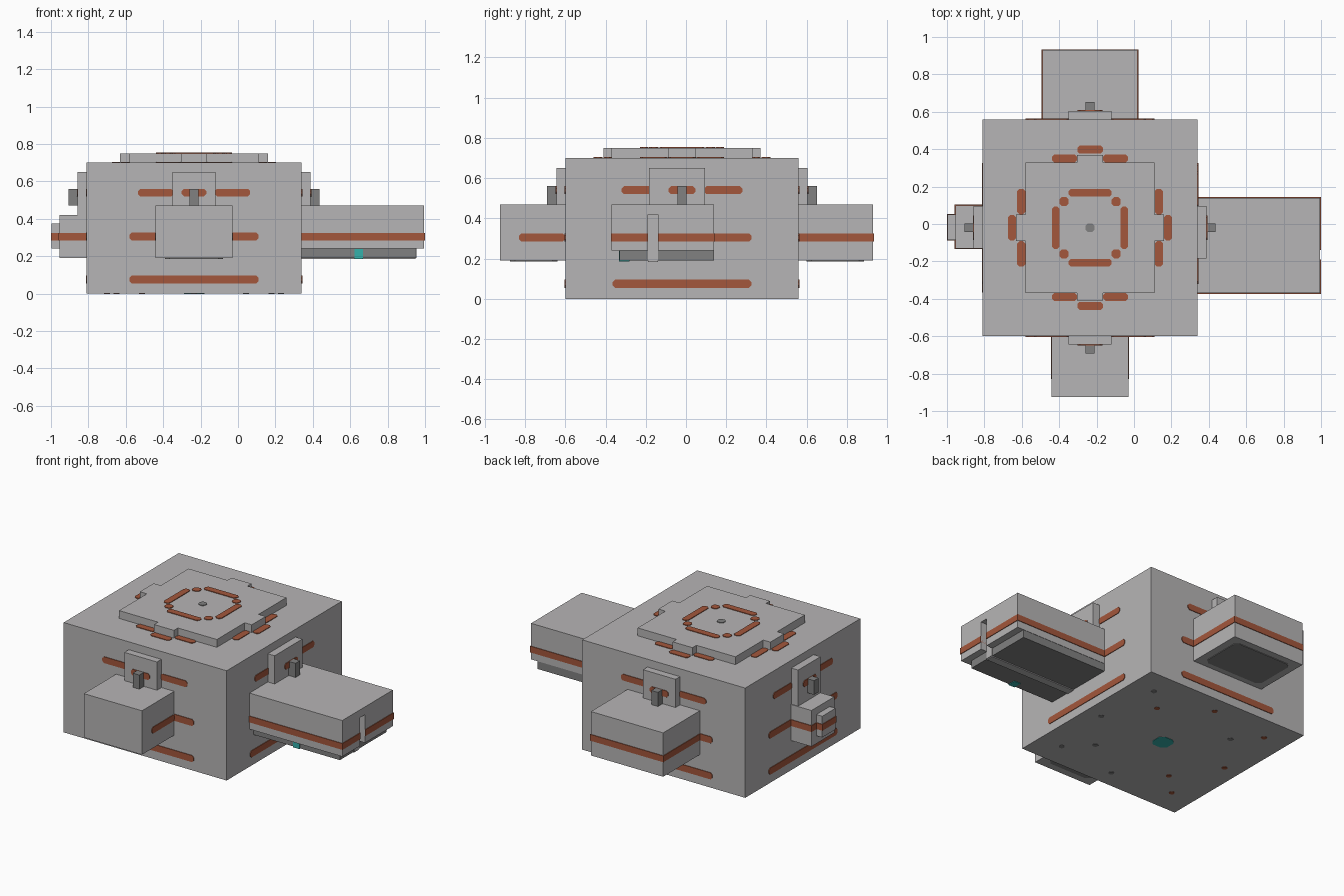
import bpy, bmesh
from mathutils import Vector

cube = bpy.data.objects.get("Cube")
if cube:
    bpy.data.objects.remove(cube, do_unlink=True)


def material(name, r, g, b):
    m = bpy.data.materials.new(name)
    m.use_nodes = True
    m.diffuse_color = (r, g, b, 1)
    m.node_tree.nodes["Principled BSDF"].inputs["Base Color"].default_value = (r, g, b, 1)
    return m


GREY = material("hull grey", .47, .46, .465)
DARK = material("dark grey", .22, .22, .22)
RUST = material("rust orange", .37, .095, .045)
TEAL = material("teal light", .035, .44, .41)
CX, CY = -.235, -.02          # centre of the main hull
T = .004                      # thickness of painted plates
BAND = .305                   # height of the main stripe


def finish(name, bm, mat):
    bmesh.ops.recalc_face_normals(bm, faces=bm.faces)
    me = bpy.data.meshes.new(name)
    bm.to_mesh(me)
    bm.free()
    me.materials.append(mat)
    ob = bpy.data.objects.new(name, me)
    bpy.context.collection.objects.link(ob)
    return ob


def box(name, mat, x, y, z):
    """Box from three (low, high) ranges."""
    bm = bmesh.new()
    bmesh.ops.create_cube(bm, size=1)
    for v in bm.verts:
        v.co = Vector([(r[0] + r[1]) / 2 + c * (r[1] - r[0]) for r, c in zip((x, y, z), v.co)])
    return finish(name, bm, mat)


def plate(name, mat, axis, at, side, u, v, cut=.012):
    """Thin plate with clipped corners lying on the plane axis = at."""
    bm = bmesh.new()
    (a, b), (c, d) = u, v
    outline = [(a + cut, c), (b - cut, c), (b, c + cut), (b, d - cut),
               (b - cut, d), (a + cut, d), (a, d - cut), (a, c + cut)]
    verts = []
    for p in outline:
        co = list(p)
        co.insert(axis, at)
        verts.append(bm.verts.new(co))
    face = bm.faces.new(verts)
    new = bmesh.ops.extrude_face_region(bm, geom=[face])["geom"]
    shift = Vector((0, 0, 0))
    shift[axis] = side * T
    bmesh.ops.translate(bm, vec=shift, verts=[g for g in new if isinstance(g, bmesh.types.BMVert)])
    return finish(name, bm, mat)


def around(c, half):
    return (c - half, c + half)


def band(name, x, y):
    """Stripe wrapping round a pod."""
    return box(name, RUST, (x[0] - T, x[1] + T), (y[0] - T, y[1] + T), around(BAND, .02))


# Main hull
HX, HY = around(CX, .575), around(CY, .58)
box("main_hull", GREY, HX, HY, (0, .7))

# Stripes on the four hull walls
for axis, walls, mid in ((1, HY, CX), (0, HX, CY)):
    for at, side in zip(walls, (-1, 1)):
        for z in (.075, BAND):
            plate("wall_stripe", RUST, axis, at, side, around(mid, .345), around(z, .021))
        for s in (-1, 1):
            plate("upper_stripe", RUST, axis, at, side, around(mid + s * .205, .095), around(.54, .02))

# Roof plate with a tab on each side
box("roof_plate", GREY, around(CX, .345), around(CY, .35), (.7, .75))
for s in (-1, 1):
    box("roof_tab_side", GREY, around(CX + s * .37, .025), around(CY, .07), (.7, .75))
    box("roof_tab_end", GREY, around(CX, .07), around(CY + s * .37, .02), (.7, .75))
    # Inner ring on the roof plate
    plate("ring_long", RUST, 2, .75, 1, around(CX, .115), around(CY + s * .187, .021))
    plate("ring_side", RUST, 2, .75, 1, around(CX + s * .183, .021), around(CY, .113))
    # Outer ring on the hull roof
    plate("outer_mark_end", RUST, 2, .7, 1, around(CX, .068), around(CY + s * .418, .022))
    plate("outer_mark_side", RUST, 2, .7, 1, around(CX + s * .417, .022), around(CY, .068))
    for t in (-1, 1):
        plate("ring_corner", RUST, 2, .75, 1, around(CX + s * .14, .024), around(CY + t * .14, .024))
        plate("outer_mark_end", RUST, 2, .7, 1, around(CX + s * .137, .067), around(CY + t * .37, .021))
        plate("outer_mark_side", RUST, 2, .7, 1, around(CX + s * .368, .022), around(CY + t * .14, .068))
plate("roof_centre", DARK, 2, .75, 1, around(CX, .023), around(CY, .023))

# Brackets with a dark pin, front and back
for at, s in zip(HY, (-1, 1)):
    box("bracket", GREY, around(CX, .115), sorted((at, at + s * .045)), (.47, .65))
    plate("bracket_stripe", RUST, 1, at + s * .045, s, around(CX, .066), around(.54, .02))
    box("bracket_pin", DARK, around(CX, .023), sorted((at + s * .045, at + s * .092)), (.47, .56))
# Brackets on the two sides
for at, s, y, low in ((HX[1], 1, (-.185, .095), .47), (HX[0], -1, (-.13, .095), .42)):
    box("bracket", GREY, sorted((at, at + s * .048)), y, (low, .65))
    plate("bracket_stripe", RUST, 0, at + s * .048, s, around(CY, .066), around(.54, .02))
    box("bracket_pin", DARK, sorted((at + s * .048, at + s * .096)), around(CY, .023), (.47, .56))

# Front pod
FX, FY = (-.44, -.03), (-.925, HY[0])
box("front_pod", GREY, FX, FY, (.19, .47))
for at, s in zip(FX, (-1, 1)):
    plate("front_pod_stripe", RUST, 0, at, s, (-.83, HY[0]), around(BAND, .02))
plate("front_pod_base", DARK, 2, .19, -1, (-.39, -.08), (-.875, -.64), .025)

# Back pod
BX, BY = (-.49, .02), (HY[1], .93)
box("back_pod", GREY, BX, BY, (.19, .47))
band("back_pod_band", BX, BY)
plate("back_pod_base", DARK, 2, .19, -1, (-.44, -.03), (.6, .885), .025)

# Left pod with a slot in its end wall
LX, LY, SLOT = (HX[1], .995), (-.37, .14), (-.19, -.14)
parts = [box("left_pod", GREY, LX, LY, (.24, .47)), band("left_pod_band", LX, LY)]
cutter = box("slot_cutter", GREY, (.95, 1.1), SLOT, (.1, .42))
cutter.hide_render = True
cutter.hide_set(True)
for ob in parts:
    mod = ob.modifiers.new("slot", "BOOLEAN")
    mod.operation = "DIFFERENCE"
    mod.solver = "EXACT"
    mod.object = cutter
box("slot_back", GREY, (.945, .954), SLOT, (.19, .42))
box("left_pod_keel", DARK, (HX[1], .95), (-.33, .138), (.19, .24))
box("keel_rail", GREY, (HX[1], .95), SLOT, (.184, .2))
box("keel_light", TEAL, around(.645, .022), (-.334, -.28), (.186, .238))

# Right pod, stepped
RX, RY = (-.955, HX[0]), (-.13, .1)
box("right_pod", GREY, RX, RY, (.19, .42))
band("right_pod_band", RX, RY)
EX, EY = (-.996, -.955), (-.085, .05)
box("right_pod_end", GREY, EX, EY, (.24, .375))
band("right_pod_end_band", EX, EY)

# Underside lights
plate("belly_light", TEAL, 2, 0, 1, around(CX, .055), around(CY, .055), .025).location.z = -T / 2
for sx in (-1, 0, 1):
    for sy in (-1, 0, 1):
        for r in ((.277, .415) if sx and sy else (.465,)):
            if sx or sy:
                warm = (sx * sy == 1) if r < .3 else (sx < 0 or sy > 0) and not sx * sy > 0
                warm = warm or (r == .415 and sx == sy == -1)
                dot = plate("belly_dot", RUST if warm else DARK, 2, 0, 1,
                            around(CX + sx * r, .016), around(CY + sy * r, .016), .009)
                dot.location.z = -T / 2
